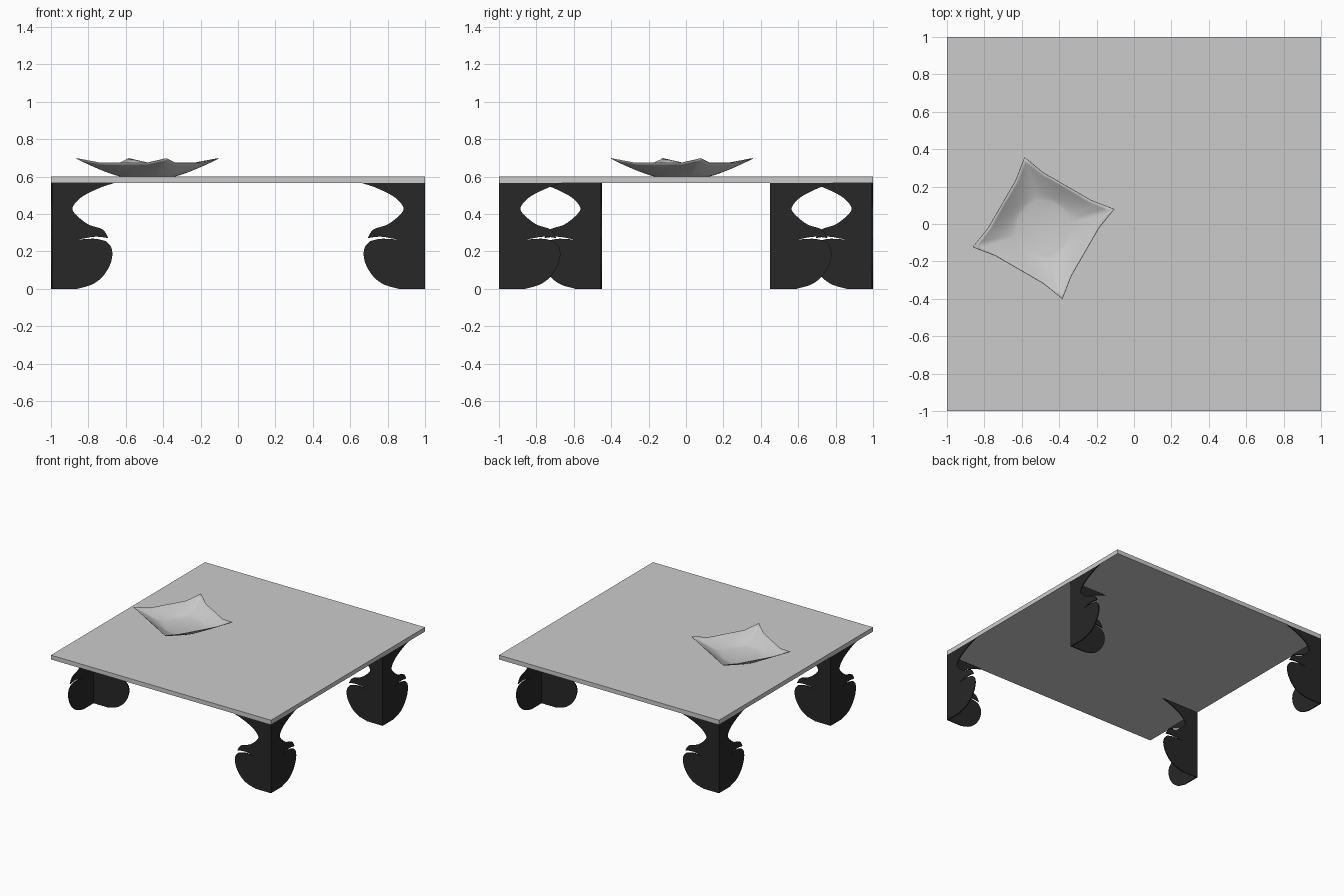
import bpy, bmesh, math
from mathutils import Matrix, Vector

if "Cube" in bpy.data.objects:
    bpy.data.objects.remove(bpy.data.objects["Cube"])


def mat(name, v):
    m = bpy.data.materials.new(name)
    m.diffuse_color = (v, v, v, 1)
    m.use_nodes = True
    m.node_tree.nodes["Principled BSDF"].inputs["Base Color"].default_value = m.diffuse_color
    return m


GREY = mat("light grey", 0.60)
BLACK = mat("black", 0.02)


def finish(bm, name, material):
    bmesh.ops.recalc_face_normals(bm, faces=bm.faces)
    me = bpy.data.meshes.new(name)
    bm.to_mesh(me)
    bm.free()
    me.materials.append(material)
    ob = bpy.data.objects.new(name, me)
    bpy.context.collection.objects.link(ob)
    return ob


# Square table top
bm = bmesh.new()
bmesh.ops.create_cube(bm, size=1, matrix=Matrix.Translation((0, 0, 0.5825)) @ Matrix.Diagonal((2, 2, 0.035, 1)))
finish(bm, "table_top", GREY)


def smooth(points, n=6):
    """Catmull-Rom curve through the points."""
    p = [Vector(q) for q in points]
    p = [2 * p[0] - p[1]] + p + [2 * p[-1] - p[-2]]
    out = []
    for i in range(1, len(p) - 2):
        a, b, c, d = p[i - 1:i + 3]
        for k in range(n):
            t = k / n
            out.append(0.5 * (2 * b + (c - a) * t + (2 * a - 5 * b + 4 * c - d) * t * t
                              + (3 * b - a - 3 * c + d) * t ** 3))
    return out + [p[-2]]


# Leaf-like leg outline: distance from the corner edge, height
upper = smooth([(0.335, 0.565), (0.26, 0.54), (0.17, 0.495), (0.122, 0.448), (0.122, 0.41),
                (0.195, 0.347), (0.275, 0.318), (0.307, 0.272)])
slit = smooth([(0.307, 0.272), (0.235, 0.279), (0.145, 0.264)])[1:] + \
    smooth([(0.145, 0.264), (0.235, 0.268), (0.295, 0.255)])[1:]
lower = smooth([(0.295, 0.255), (0.321, 0.225), (0.328, 0.18), (0.314, 0.125), (0.275, 0.065),
                (0.22, 0.024), (0.14, 0.0)])[1:]
outline = upper + slit + lower + [Vector((0, 0)), Vector((0, 0.565))]


def leg(name, x, y, s):
    """Two thin wings meeting at a corner: along -x*s and +y*s."""
    bm = bmesh.new()
    T = 0.008
    for along_x in (True, False):
        vs = []
        for u, z in outline:
            vs.append(bm.verts.new((x - s * u, y, z) if along_x else (x, y + s * u, z)))
        f = bm.faces.new(vs)
        ext = bmesh.ops.extrude_face_region(bm, geom=[f], use_keep_orig=True)
        shift = (0, s * T, 0) if along_x else (-s * T, 0, 0)
        moved = [v for v in ext["geom"] if isinstance(v, bmesh.types.BMVert)]
        bmesh.ops.translate(bm, verts=moved, vec=shift)
    finish(bm, name, BLACK)


leg("front_right_leg", 1, -1, 1)
leg("back_right_leg", 1, 0.45, 1)
leg("back_left_leg", -1, 1, -1)
leg("front_left_leg", -1, -0.45, -1)

# Four-cornered dish with raised tips
rim = []
for q in range(4):
    for a, r, h in ((15, 0.392, 0.095), (30, 0.296, 0.072), (90, 0.296, 0.072)):
        t = math.radians(a + 90 * q)
        rim.append(Vector((r * math.cos(t), r * math.sin(t), h)))
edge = []
for i, a in enumerate(rim):
    b = rim[(i + 1) % 12]
    edge += [a.lerp(b, k / 4) for k in range(4)]
bm = bmesh.new()
RINGS = 8
rings = []
for j in range(RINGS + 1):
    t = j / RINGS
    row = []
    for e in edge:
        base = Vector((e.x, e.y, 0)).normalized() * 0.145
        p = base.lerp(e, t)
        row.append(bm.verts.new((p.x - 0.484, p.y - 0.022, 0.6005 + e.z * t ** 1.25)))
    rings.append(row)
n = len(edge)
bm.faces.new(rings[0])
for a, b in zip(rings, rings[1:]):
    for i in range(n):
        bm.faces.new((a[i], a[(i + 1) % n], b[(i + 1) % n], b[i]))
dish = finish(bm, "dish", GREY)
bpy.context.view_layer.objects.active = dish
dish.select_set(True)
bpy.ops.object.shade_smooth_by_angle(angle=math.radians(40))
sol = dish.modifiers.new("thickness", 'SOLIDIFY')
sol.thickness = 0.004
sol.offset = 0
dish.location.z = 0.002
